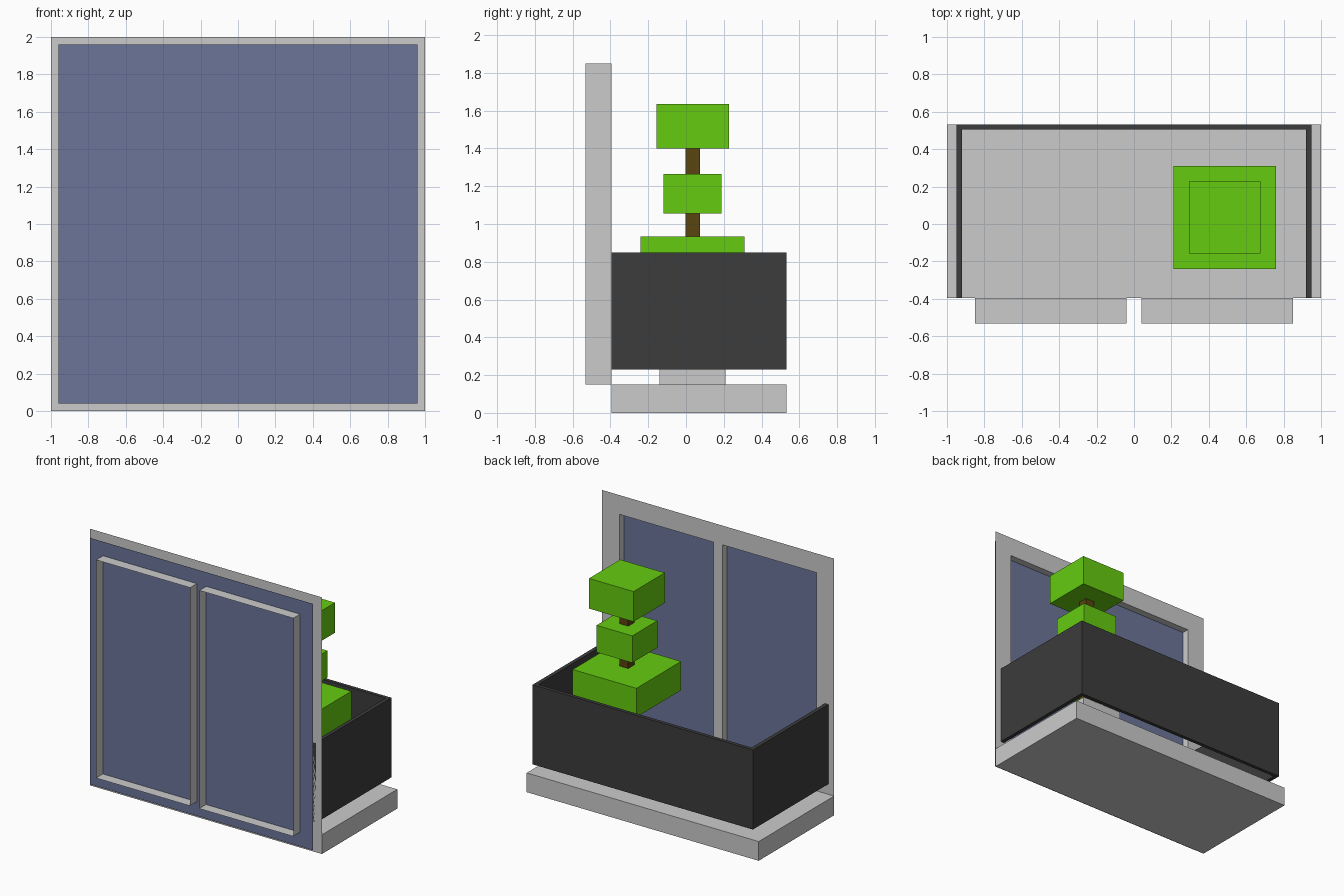
import bpy, bmesh

if "Cube" in bpy.data.objects:
    bpy.data.objects.remove(bpy.data.objects["Cube"])

Y_WALL, Y_GLASS, Y_FRONT, Y_BACK = -0.395, -0.45, -0.533, 0.533


def material(name, rgb):
    m = bpy.data.materials.new(name)
    m.diffuse_color = (*rgb, 1)
    m.use_nodes = True
    m.node_tree.nodes["Principled BSDF"].inputs["Base Color"].default_value = m.diffuse_color
    return m


GREEN = material("leaf_green", (0.13, 0.60, 0.005))
BROWN = material("bark_brown", (0.10, 0.058, 0.005))
BLUE = material("glass_blue", (0.147, 0.178, 0.319))
DARK = material("dark_panel", (0.045, 0.045, 0.045))


def finish(name, bm, mat=None):
    bmesh.ops.remove_doubles(bm, verts=bm.verts, dist=1e-5)
    mesh = bpy.data.meshes.new(name)
    bm.to_mesh(mesh)
    bm.free()
    ob = bpy.data.objects.new(name, mesh)
    bpy.context.collection.objects.link(ob)
    if mat:
        mesh.materials.append(mat)
    return ob


def quad(bm, *pts):
    return bm.faces.new([bm.verts.new(p) for p in pts])


def box(name, x, y, z, mat=None):
    bm = bmesh.new()
    bmesh.ops.create_cube(bm, size=1)
    for v in bm.verts:
        for i, (a, b) in enumerate((x, y, z)):
            v.co[i] = a if v.co[i] < 0 else b
    return finish(name, bm, mat)


# Balcony slab
box("floor_slab", (-1, 1), (Y_WALL, Y_BACK), (0, 0.15))

# Thin wall with two openings, each lined by an open sleeve to the front
bm = bmesh.new()
xs = (-1, -0.85, -0.04, 0.04, 0.85, 1)
zs = (0.15, 0.1501, 1.85, 2)
zs = (0.0, 0.15, 1.85, 2)
for i in range(5):
    for j in range(3):
        x0, x1, z0, z1 = xs[i], xs[i + 1], zs[j], zs[j + 1]
        ring = [(x0, z0), (x0, z1), (x1, z1), (x1, z0)]
        if j == 1 and i in (1, 3):
            for (ax, az), (bx, bz) in zip(ring, ring[1:] + ring[:1]):
                quad(bm, (ax, Y_WALL, az), (bx, Y_WALL, bz),
                     (bx, Y_FRONT, bz), (ax, Y_FRONT, az))
        elif j > 0:  # the slab's own front face closes the lowest band
            quad(bm, *[(x, Y_WALL, z) for x, z in ring])
finish("window_wall", bm)

# Single glass sheet passing through both sleeves
bm = bmesh.new()
quad(bm, (-0.96, Y_GLASS, 0.04), (0.96, Y_GLASS, 0.04),
     (0.96, Y_GLASS, 1.96), (-0.96, Y_GLASS, 1.96))
finish("window_glass", bm, BLUE)

# U-shaped railing, extruded up from its plan outline
bm = bmesh.new()
outer = [(-0.95, Y_WALL), (-0.95, Y_BACK), (0.95, Y_BACK), (0.95, Y_WALL)]
inner = [(0.92, Y_WALL), (0.92, 0.505), (-0.92, 0.505), (-0.92, Y_WALL)]
base = quad(bm, *[(x, y, 0.23) for x, y in outer + inner])
ext = bmesh.ops.extrude_face_region(bm, geom=[base], use_keep_orig=True)
for v in ext["geom"]:
    if isinstance(v, bmesh.types.BMVert):
        v.co.z = 0.85
bmesh.ops.recalc_face_normals(bm, faces=bm.faces)
finish("balcony_railing", bm, DARK)

# Potted topiary: centred square blocks (half width, bottom, top)
CX, CY = 0.485, 0.035
for name, h, z0, z1, mat in (
        ("plant_pot", 0.175, 0.15, 0.45, None),
        ("trunk", 0.038, 0.45, 1.40, BROWN),
        ("foliage_low", 0.275, 0.71, 0.935, GREEN),
        ("foliage_middle", 0.154, 1.055, 1.265, GREEN),
        ("foliage_top", 0.192, 1.40, 1.635, GREEN)):
    box(name, (CX - h, CX + h), (CY - h, CY + h), (z0, z1), mat)
